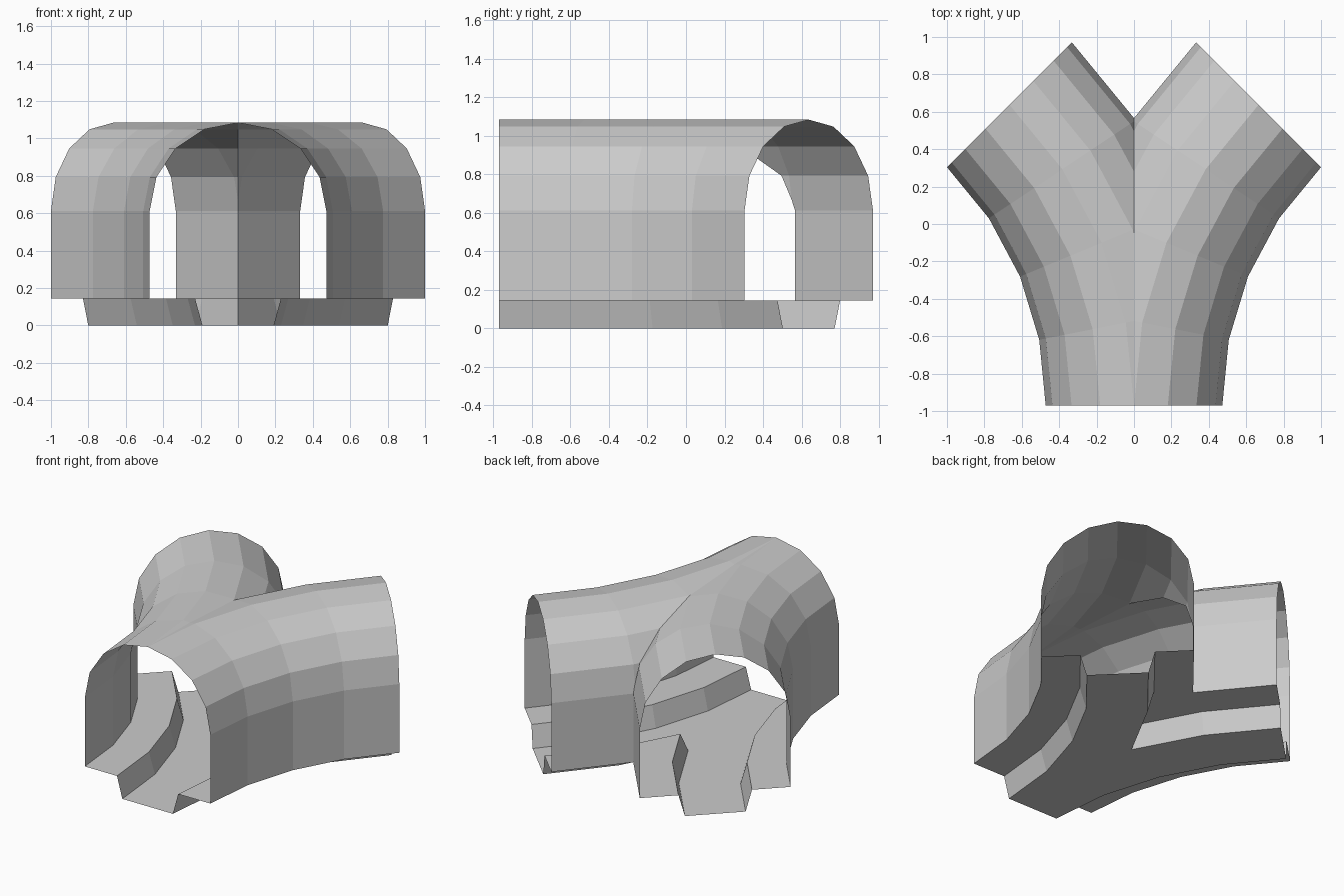
import bpy, bmesh, math

if "Cube" in bpy.data.objects:
    bpy.data.objects.remove(bpy.data.objects["Cube"])

HALF = 0.472                     # tunnel half width
RADIUS = 2.275                   # bend radius of each branch
START_Y = -0.971
STEPS, TURN = 4, math.radians(45)
FLOOR_Z, SPRING_Z = 0.145, 0.612


def sweep_branch(name, profile):
    """Sweep (offset, z) profile along the right-hand bend, trim at x=0, mirror."""
    bm = bmesh.new()
    rings = []
    for i in range(STEPS + 1):
        a = TURN * i / STEPS
        rings.append([bm.verts.new((RADIUS - (RADIUS - o) * math.cos(a),
                                    START_Y + (RADIUS - o) * math.sin(a), z))
                      for o, z in profile])
    for r0, r1 in zip(rings, rings[1:]):
        for j in range(len(profile) - 1):
            bm.faces.new((r0[j], r0[j + 1], r1[j + 1], r1[j]))
    bmesh.ops.bisect_plane(bm, geom=bm.verts[:] + bm.edges[:] + bm.faces[:],
                           dist=1e-5, plane_co=(0, 0, 0), plane_no=(1, 0, 0),
                           clear_inner=True)
    mesh = bpy.data.meshes.new(name)
    bm.to_mesh(mesh)
    bm.free()
    obj = bpy.data.objects.new(name, mesh)
    bpy.context.collection.objects.link(obj)
    mirror = obj.modifiers.new("mirror", 'MIRROR')
    mirror.use_axis = (True, False, False)
    mirror.merge_threshold = 0.0005
    return obj


# Walls and eight-sided half-round vault, right to left
arch = [(HALF * math.cos(math.pi * k / 8), SPRING_Z + HALF * math.sin(math.pi * k / 8))
        for k in range(9)]
sweep_branch("tunnel_vault", [(HALF, FLOOR_Z)] + arch + [(-HALF, FLOOR_Z)])

# Floor ledges with the sunken trench between them, left to right
sweep_branch("floor_and_trench", [(-HALF, FLOOR_Z), (-0.23, FLOOR_Z), (-0.19, 0),
                                  (0.19, 0), (0.23, FLOOR_Z), (HALF, FLOOR_Z)])
